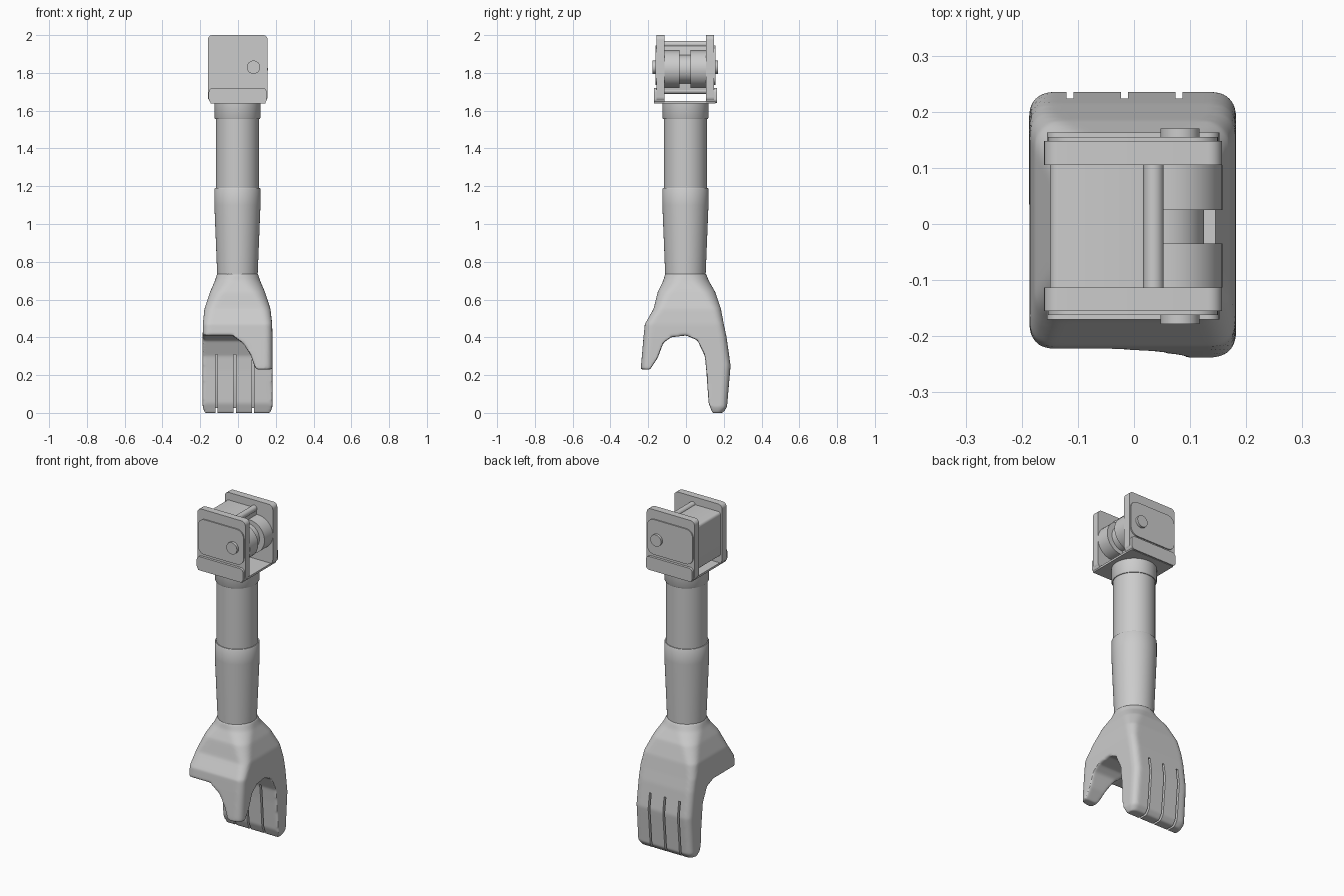
import bpy, bmesh
from math import pi, cos, sin, radians
from mathutils import Matrix

cube = bpy.data.objects.get("Cube")
if cube:
    bpy.data.objects.remove(cube, do_unlink=True)

grey = bpy.data.materials.new("plain_grey")
grey.use_nodes = True
grey.diffuse_color = (0.6, 0.6, 0.6, 1)
grey.node_tree.nodes["Principled BSDF"].inputs["Base Color"].default_value = (0.6, 0.6, 0.6, 1)


def finish(name, bm):
    bmesh.ops.recalc_face_normals(bm, faces=bm.faces)
    mesh = bpy.data.meshes.new(name)
    bm.to_mesh(mesh)
    bm.free()
    mesh.materials.append(grey)
    ob = bpy.data.objects.new(name, mesh)
    bpy.context.collection.objects.link(ob)
    return ob


def activate(ob):
    bpy.ops.object.select_all(action='DESELECT')
    ob.select_set(True)
    bpy.context.view_layer.objects.active = ob


def smooth(ob, angle=35):
    activate(ob)
    bpy.ops.object.shade_smooth_by_angle(angle=radians(angle))


def block(name, x, y, z, radius=0.0, segs=6):
    """Box from ranges, with the edges along y rounded."""
    bm = bmesh.new()
    bmesh.ops.create_cube(bm, size=1)
    for v in bm.verts:
        v.co = [sum(r) / 2 + c * (r[1] - r[0]) for r, c in zip((x, y, z), v.co)]
    if radius:
        edges = [e for e in bm.edges
                 if abs(e.verts[0].co.y - e.verts[1].co.y) > 1e-4]
        bmesh.ops.bevel(bm, geom=edges, offset=radius, segments=segs,
                        profile=0.5, affect='EDGES')
    ob = finish(name, bm)
    smooth(ob)
    return ob


def rod(name, x, z, radius, y):
    """Cylinder lying along y."""
    bm = bmesh.new()
    bmesh.ops.create_cone(bm, cap_ends=True, segments=40, radius1=radius,
                          radius2=radius, depth=y[1] - y[0])
    bm.transform(Matrix.Translation((x, sum(y) / 2, z)) @ Matrix.Rotation(pi / 2, 4, 'X'))
    ob = finish(name, bm)
    smooth(ob)
    return ob


def loft(name, rings):
    bm = bmesh.new()
    loops = [[bm.verts.new(p) for p in ring] for ring in rings]
    n = len(loops[0])
    for a, b in zip(loops, loops[1:]):
        for i in range(n):
            j = (i + 1) % n
            bm.faces.new((a[i], a[j], b[j], b[i]))
    bm.faces.new(loops[0])
    bm.faces.new(loops[-1])
    return finish(name, bm)


def lathe(name, profile):
    rings = [[(r * cos(2 * pi * i / 48) - 0.003, r * sin(2 * pi * i / 48) - 0.003, z)
              for i in range(48)] for r, z in profile]
    ob = loft(name, rings)
    smooth(ob)


def rounded_ring(z, xl, xr, yf, yb, r, steps=8):
    """Rounded rectangle at height z."""
    r = min(r, (xr - xl) / 2 - 1e-4, (yb - yf) / 2 - 1e-4)
    corners = ((xr - r, yb - r), (xl + r, yb - r), (xl + r, yf + r), (xr - r, yf + r))
    return [(cx + r * cos(pi / 2 * (q + k / steps)), cy + r * sin(pi / 2 * (q + k / steps)), z)
            for q, (cx, cy) in enumerate(corners) for k in range(steps + 1)]


def modify(ob, kind, **settings):
    mod = ob.modifiers.new(kind, kind)
    for key, value in settings.items():
        setattr(mod, key, value)
    activate(ob)
    bpy.ops.object.modifier_apply(modifier=mod.name)


def carve(ob, cutter):
    cutter.hide_render = True
    modify(ob, 'BOOLEAN', operation='DIFFERENCE', solver='EXACT', object=cutter)
    bpy.data.objects.remove(cutter, do_unlink=True)


# Hand: lofted envelope, arch between thumb and fingers, cut-away beside thumb
hand = loft("hand", [rounded_ring(*s) for s in (
    (0.74, -0.11, 0.105, -0.11, 0.105, 0.11),
    (0.70, -0.122, 0.117, -0.12, 0.12, 0.1),
    (0.64, -0.148, 0.143, -0.15, 0.155, 0.075),
    (0.55, -0.178, 0.172, -0.172, 0.185, 0.05),
    (0.47, -0.186, 0.181, -0.218, 0.2, 0.04),
    (0.40, -0.187, 0.182, -0.225, 0.215, 0.04),
    (0.25, -0.187, 0.182, -0.238, 0.236, 0.04),
    (0.03, -0.187, 0.182, -0.238, 0.217, 0.035),
    (0.0, -0.175, 0.17, -0.22, 0.195, 0.03))])

arch = [(-0.3, 0.23), (-0.19, 0.23), (-0.15, 0.29), (-0.12, 0.37), (-0.08, 0.4),
        (0, 0.41), (0.06, 0.385), (0.1, 0.3), (0.108, 0.22), (0.12, 0.05),
        (0.14, 0), (0.14, -0.05), (-0.3, -0.05)]
carve(hand, loft("arch_cutter", [[(x, y, z) for y, z in arch] for x in (-0.3, 0.3)]))

thumb_side = [(-0.3, -0.05), (-0.3, 0.41), (-0.03, 0.41), (0.03, 0.365),
              (0.07, 0.3), (0.09, 0.24), (0.11, 0.22), (0.11, -0.05)]
carve(hand, loft("thumb_cutter", [[(x, y, z) for x, z in thumb_side] for y in (-0.3, 0.0)]))

# Soften all edges of the hand
modify(hand, 'REMESH', mode='VOXEL', voxel_size=0.007)
modify(hand, 'SMOOTH', factor=0.5, iterations=8)

# Grooves between the fingers, wrapping front, tip and back
groove = [(0.05, 0.31), (0.118, 0.31), (0.128, 0.22), (0.138, 0.05), (0.15, 0.025),
          (0.185, 0.025), (0.197, 0.05), (0.212, 0.25), (0.203, 0.34),
          (0.3, 0.34), (0.3, -0.05), (0.05, -0.05)]
for gx in (-0.114, -0.017, 0.08):
    carve(hand, loft("groove_cutter",
                     [[(x, y, z) for y, z in groove] for x in (gx - 0.006, gx + 0.006)]))
smooth(hand, 40)

# Arm sections
lathe("forearm", [(0.107, 0.7), (0.107, 0.73), (0.122, 1.1), (0.122, 1.185), (0.119, 1.19)])
lathe("upper_tube", [(0.114, 1.17), (0.114, 1.57)])
lathe("collar", [(0.118, 1.555), (0.122, 1.562), (0.122, 1.642)])

# Bracket: base plate, side plates, feet and thin raised panels
block("bracket_base", (-0.145, 0.145), (-0.17, 0.155), (1.638, 1.65))
for side, inner, outer in (("front", -0.113, -0.155), ("back", 0.105, 0.148)):
    s = -1 if side == "front" else 1

    def span(a, b):
        return min(a, b), max(a, b)

    block(side + "_plate", (-0.16, 0.157), span(inner, outer), (1.648, 2.0), 0.025)
    block(side + "_panel", (-0.153, 0.15), span(outer - s * 0.002, outer + s * 0.007),
          (1.735, 1.945), 0.045)
    block(side + "_foot", (-0.155, 0.152), span(inner, outer + s * 0.015), (1.64, 1.72), 0.022)

# Motor housing held between the plates
block("motor_body", (-0.15, 0.05), (-0.113, 0.105), (1.69, 1.955), 0.015, 3)
rod("top_rod", 0.035, 1.952, 0.018, (-0.113, 0.105))
rod("bottom_rod", 0.035, 1.705, 0.016, (-0.113, 0.105))
rod("front_drum", 0.06, 1.82, 0.098, (-0.113, -0.035))
rod("back_drum", 0.06, 1.82, 0.098, (0.025, 0.105))
rod("centre_drum", 0.05, 1.82, 0.075, (-0.036, 0.026))

# Pivot pin through both plates
rod("pivot_pin", 0.082, 1.83, 0.035, (-0.178, 0.17))
